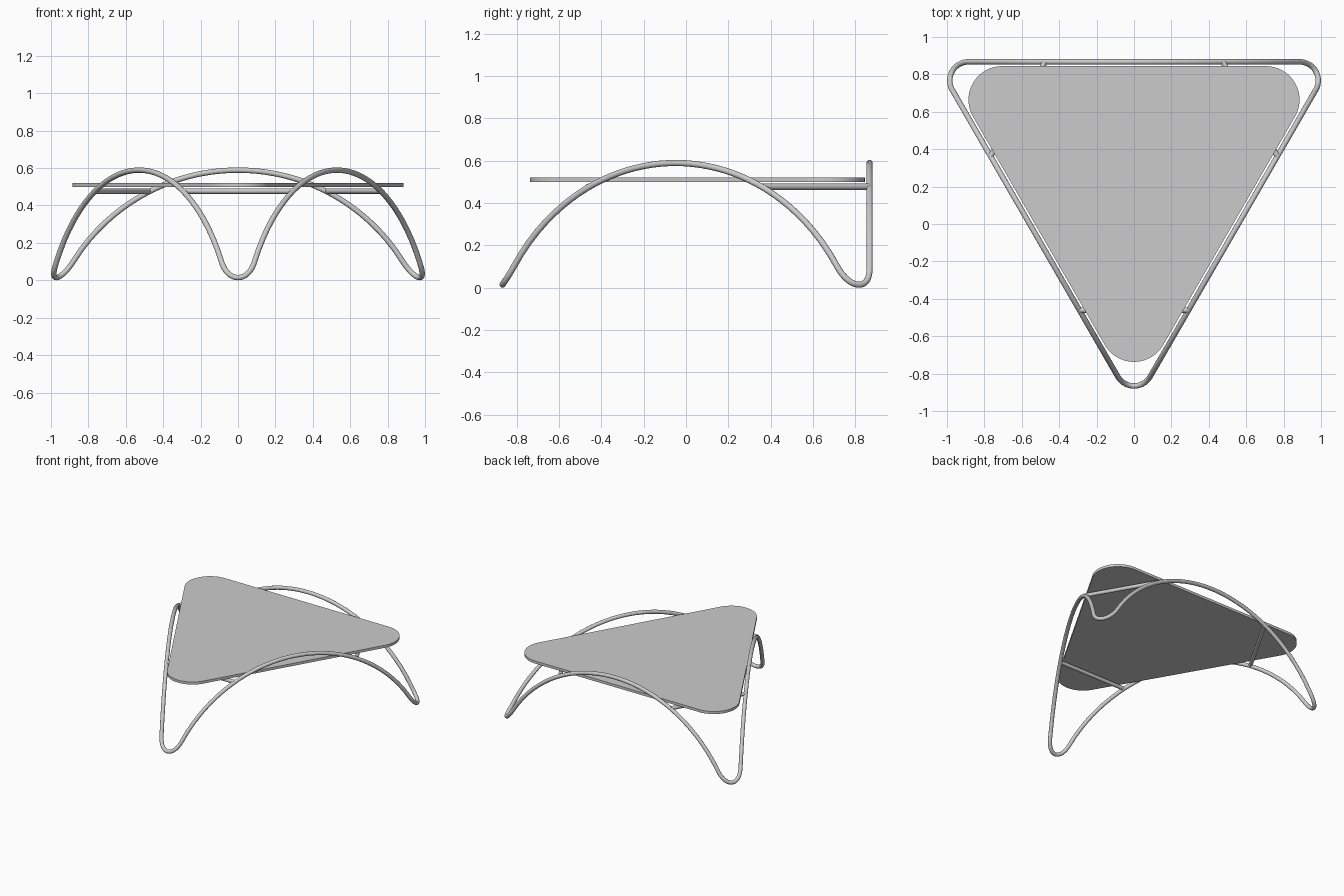
import bpy, bmesh
from math import sin, cos, pi, sqrt, radians
from mathutils import Vector

if "Cube" in bpy.data.objects:
    bpy.data.objects.remove(bpy.data.objects["Cube"])

TUBE = 0.0145                    # tube radius
TOP = 0.589                      # tube centre height at arch crown
HALF, BEND = 0.885, 0.1          # half straight length, plan corner radius
DIP = 0.08                       # depth of the U-shaped foot
ARC = BEND * pi / 3              # half of the corner arc length
DROP = TOP - TUBE - DIP
R = (HALF**2 + DROP**2) / (2 * DROP)   # arch radius


def centres(half, y_back):
    return [Vector((half, y_back)), Vector((-half, y_back)), Vector((0, y_back - half * sqrt(3)))]


def arch_z(s):
    return TOP - R + sqrt(R * R - s * s)


def tube(name, pts, radius, cyclic=False):
    cu = bpy.data.curves.new(name, 'CURVE')
    cu.dimensions = '3D'
    cu.bevel_depth = radius
    cu.bevel_resolution = 6
    cu.use_fill_caps = not cyclic
    sp = cu.splines.new('POLY')
    sp.points.add(len(pts) - 1)
    for p, co in zip(sp.points, pts):
        p.co = (*co, 1)
    sp.use_cyclic_u = cyclic
    ob = bpy.data.objects.new(name, cu)
    bpy.context.collection.objects.link(ob)
    finish(ob, True)


def finish(ob, convert=False):
    bpy.ops.object.select_all(action='DESELECT')
    ob.select_set(True)
    bpy.context.view_layer.objects.active = ob
    if convert:
        bpy.ops.object.convert(target='MESH')
    bpy.ops.object.shade_smooth_by_angle(angle=radians(40))


# Continuous bent-tube frame: three arches joined by U-shaped feet
cs = centres(HALF, 0.767)
path, sides = [], []
for i in range(3):
    a, b = cs[i], cs[(i + 1) % 3]
    d = (b - a).normalized()
    n = Vector((d.y, -d.x)) * BEND
    mid = (a + b) / 2 + n
    sides.append((mid, d))
    for k in range(41):
        s = HALF * (k / 20 - 1)
        p = mid + d * s
        path.append((p.x, p.y, arch_z(s)))
    start = pi / 2 + i * 2 * pi / 3
    for k in range(1, 20):
        t = k / 20
        ang = start + t * 2 * pi / 3
        path.append((b.x + BEND * cos(ang), b.y + BEND * sin(ang), TUBE + DIP * (2 * t - 1)**2))
tube("tube_frame", path, TUBE, True)

# Support bars across each corner, carrying the top
S = 0.475
for i in range(3):
    (m0, d0), (m1, d1) = sides[i], sides[(i + 1) % 3]
    p, q = m0 + d0 * S, m1 - d1 * S
    tube("support_bar_%d" % (i + 1), [(p.x, p.y, arch_z(S) + 0.003), (q.x, q.y, arch_z(S) + 0.003)], 0.0145)

# Rounded triangular top
bm = bmesh.new()
ring = []
for i, c in enumerate(centres(0.705, 0.664)):
    for k in range(33):
        ang = -pi / 6 + i * 2 * pi / 3 + k / 32 * 2 * pi / 3
        ring.append(bm.verts.new((c.x + 0.18 * cos(ang), c.y + 0.18 * sin(ang), 0.5)))
face = bm.faces.new(ring)
ext = bmesh.ops.extrude_face_region(bm, geom=[face])
bmesh.ops.translate(bm, vec=(0, 0, 0.02), verts=[v for v in ext["geom"] if isinstance(v, bmesh.types.BMVert)])
bmesh.ops.recalc_face_normals(bm, faces=bm.faces)
me = bpy.data.meshes.new("table_top")
bm.to_mesh(me)
bm.free()
top = bpy.data.objects.new("table_top", me)
bpy.context.collection.objects.link(top)
finish(top)
